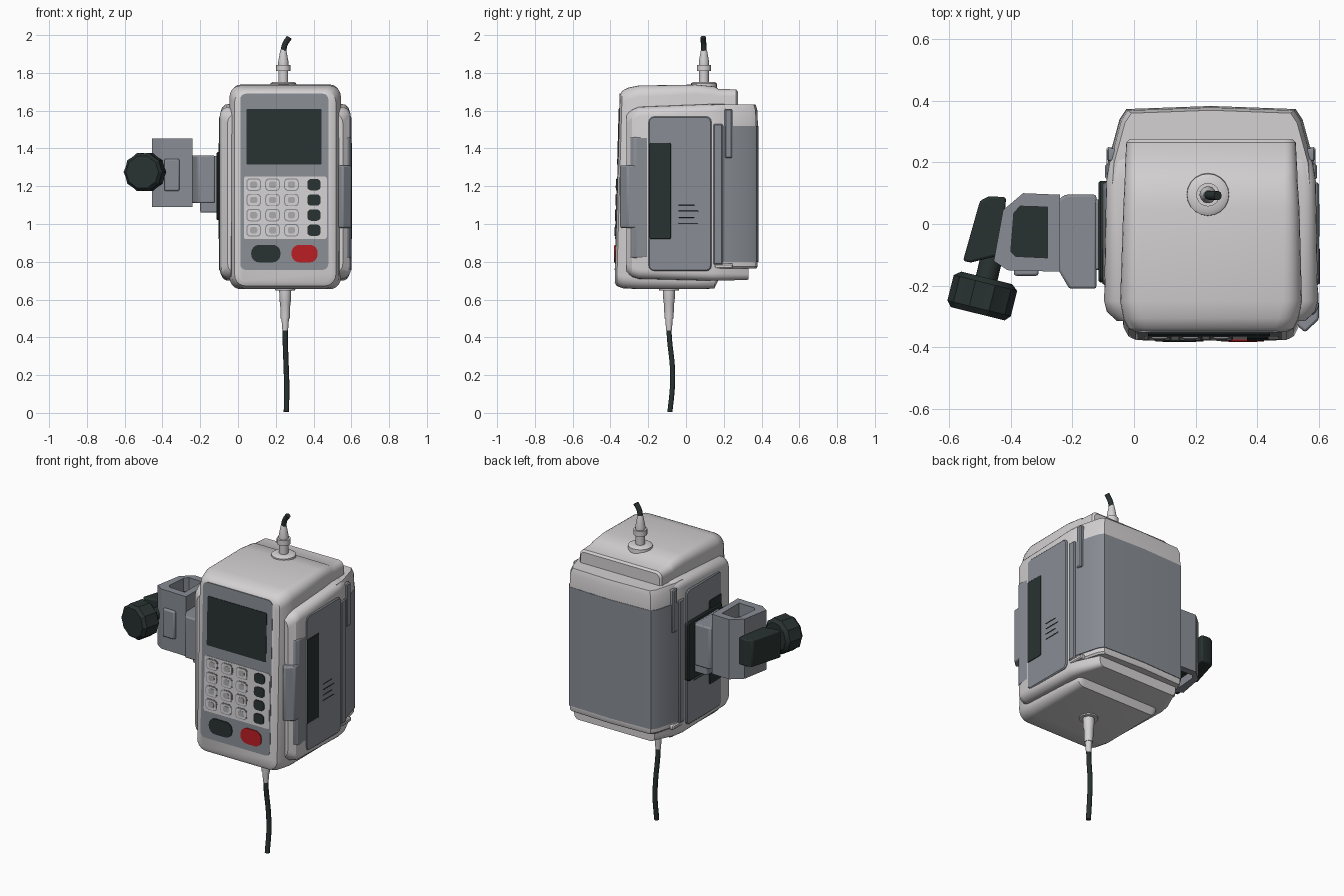
import bpy, bmesh, math
from mathutils import Vector

if "Cube" in bpy.data.objects:
    bpy.data.objects.remove(bpy.data.objects["Cube"])

def material(name, rgb):
    m = bpy.data.materials.new(name)
    m.diffuse_color = (*rgb, 1)
    m.use_nodes = True
    m.node_tree.nodes["Principled BSDF"].inputs["Base Color"].default_value = m.diffuse_color
    return m

WHITE = material("warm white", (.66, .64, .65))
GREY = material("slate grey", (.25, .27, .30))
DARK = material("dark green black", (.022, .032, .031))
RED = material("red", (.48, .013, .018))
SILVER = material("silver grey", (.40, .40, .41))
CX = .25  # middle of the pump housing


def loft(name, loops, mats, bands=None, ring=False):
    """Skin a list of equal-length loops; bands gives a material slot per span."""
    bm = bmesh.new()
    rows = [[bm.verts.new(p) for p in loop] for loop in loops]
    n, count = len(rows[0]), len(rows)
    for i in range(count if ring else count - 1):
        a, b = rows[i], rows[(i + 1) % count]
        for j in range(n):
            k = (j + 1) % n
            f = bm.faces.new((a[j], a[k], b[k], b[j]))
            f.material_index = bands[i] if bands else 0
    if not ring:
        bm.faces.new(rows[0])
        bm.faces.new(rows[-1])
    bmesh.ops.recalc_face_normals(bm, faces=bm.faces)
    me = bpy.data.meshes.new(name)
    bm.to_mesh(me)
    bm.free()
    for m in (mats if isinstance(mats, list) else [mats]):
        me.materials.append(m)
    ob = bpy.data.objects.new(name, me)
    bpy.context.collection.objects.link(ob)
    return ob


def rounded(a0, a1, b0, b1, r, seg=5):
    """Rounded rectangle as 2D points."""
    pts = []
    for ca, cb, start in ((a1 - r, b1 - r, 0), (a0 + r, b1 - r, 90),
                          (a0 + r, b0 + r, 180), (a1 - r, b0 + r, 270)):
        for s in range(seg + 1):
            t = math.radians(start + 90 * s / seg)
            pts.append((ca + r * math.cos(t), cb + r * math.sin(t)))
    return pts


def tilt(z):
    return .028 * (z - .7)


def prism(name, profile, z0, z1, mat, bevel=.008):
    ob = loft(name, [[(x, y, z) for x, y in profile] for z in (z0, z1)], mat)
    if bevel:
        b = ob.modifiers.new("soft edges", 'BEVEL')
        b.width, b.segments, b.limit_method = bevel, 2, 'ANGLE'
    return ob


def front_plate(name, x0, x1, z0, z1, r, height, mat):
    """Thin plate on the sloping front face."""
    pts = rounded(x0, x1, z0, z1, r, 4)
    return loft(name, [[(x, y + tilt(z), z) for x, z in pts] for y in (-.374, -.377 - height)], mat)


def side_plate(name, side, y0, y1, z0, z1, r, x0, x1, mat, chamfer=.006):
    """Raised panel on the right (side=1) or left (side=-1) flank; x measured from the middle."""
    def loop(x, d):
        return [(CX + side * x, y, z) for y, z in rounded(y0 + d, y1 - d, z0 + d, z1 - d, max(r - d, .001), 3)]
    return loft(name, [loop(x0, 0), loop(x1 - chamfer, 0), loop(x1, chamfer)], mat)


def tube(name, stations, mat, sides=16):
    """Turned part: stations are (centre, radius) along a path."""
    loops = []
    for i, (c, r) in enumerate(stations):
        loops.append([(c[0] + r * math.cos(2 * math.pi * j / sides),
                       c[1] + r * math.sin(2 * math.pi * j / sides), c[2]) for j in range(sides)])
    return loft(name, loops, mat)


def cable(name, pts, r, mat):
    cu = bpy.data.curves.new(name, 'CURVE')
    cu.dimensions = '3D'
    cu.bevel_depth, cu.bevel_resolution, cu.use_fill_caps = r, 3, True
    sp = cu.splines.new('BEZIER')
    sp.bezier_points.add(len(pts) - 1)
    for b, p in zip(sp.bezier_points, pts):
        b.co = p
        b.handle_left_type = b.handle_right_type = 'AUTO'
    cu.materials.append(mat)
    ob = bpy.data.objects.new(name, cu)
    bpy.context.collection.objects.link(ob)


# Front housing: rounded sections along the depth, face leaning back slightly
sections = [(-.377, .005, .495, .69, 1.685, .05), (-.366, -.018, .518, .672, 1.705, .06),
            (-.335, -.034, .534, .660, 1.722, .065), (-.25, -.045, .545, .655, 1.733, .06),
            (.05, -.035, .537, .655, 1.738, .05), (.15, -.03, .53, .658, 1.728, .045),
            (.17, -.03, .53, .70, 1.716, .04), (.265, -.025, .525, .705, 1.712, .035),
            (.275, -.015, .515, .715, 1.70, .03)]
loft("front_housing", [[(x, y + (tilt(z) if y < -.3 else 0), z) for x, z in rounded(*s)]
                       for y, *s in sections], WHITE)

# Wider middle shell
sections = [(-.315, -.055, .555, .74, 1.585, .05), (-.285, -.088, .588, .72, 1.605, .05),
            (-.25, -.097, .597, .71, 1.62, .05), (.14, -.09, .59, .70, 1.635, .04),
            (.20, -.08, .58, .70, 1.635, .04), (.33, -.02, .52, .705, 1.60, .03)]
loft("middle_shell", [[(x, y, z) for x, z in rounded(*s)] for y, *s in sections], WHITE)

# Rear cover: white rims above and below a grey band
half = [(.34, .13), (.335, .20), (.297, .34), (.275, .373)]
outline = [(-x, y) for x, y in half] + [(0, .383)] + half[::-1]
levels = [(.765, .96), (.775, .985), (.80, .985), (.80, 1), (1.52, 1), (1.52, .99), (1.60, .98), (1.632, .94)]
loft("rear_cover", [[(CX + x * s, .15 + (y - .15) * s, z) for x, y in outline] for z, s in levels],
     [WHITE, GREY], [0, 0, 1, 1, 1, 0, 0])

# Side doors, grips and hinge strips on both flanks
for side, tag in ((1, "right"), (-1, "left")):
    side_plate(tag + "_door", side, -.20, .135, .75, 1.57, .03, .30, .350, GREY)
    side_plate(tag + "_door_window", side, -.195, -.08, .92, 1.43, .008, .34, .353, DARK, .002)
    side_plate(tag + "_hinge_strip", side, .145, .195, .785, 1.53, .006, .30, .344, GREY)
    side_plate(tag + "_latch", side, .205, .245, 1.35, 1.61, .006, .29, .338, GREY)
    side_plate(tag + "_lower_hinge", side, .15, .25, .765, .79, .006, .29, .339, WHITE)
    for i in range(4):
        side_plate(tag + "_door_slot", side, -.04, .065 - .02 * (i % 2), 1.0 + .033 * i, 1.005 + .033 * i,
                   .002, .34, .352, DARK, .001)

# Door handle on the right front corner
prism("handle_base", [(.54, -.20), (.597, -.20), (.60, -.27), (.585, -.295), (.54, -.295)], .82, 1.46, GREY)
prism("handle_grip", [(.54, -.25), (.60, -.25), (.60, -.31), (.555, -.352), (.53, -.33)], .98, 1.31, GREY)

# Control face
front_plate("face_panel", .012, .478, .757, 1.69, .03, .002, GREY)
front_plate("screen", .045, .442, 1.315, 1.61, .008, .005, DARK)
front_plate("keypad", .032, .47, .92, 1.252, .012, .004, WHITE)
front_plate("start_button", .07, .225, .797, .89, .042, .008, DARK)
front_plate("stop_button", .283, .422, .797, .89, .042, .008, RED)
for z in (1.208, 1.127, 1.047, .967):
    for x in (.083, .183, .283):
        front_plate("key_rim", x - .039, x + .039, z - .033, z + .033, .02, .0055, GREY)
        front_plate("key", x - .034, x + .034, z - .028, z + .028, .017, .008, WHITE)
        front_plate("key_mark", x - .019, x + .019, z - .017, z + .017, .012, .009, SILVER)
    front_plate("function_key", .367, .437, z - .03, z + .03, .02, .008, DARK)

# Pole clamp bracket on the left
side_plate("clamp_mount_plate", -1, -.19, .14, 1.02, 1.38, .02, .33, .365, DARK)
prism("clamp_mount", [(-.20, -.15), (-.09, -.15), (-.09, .08), (-.20, .08)], 1.06, 1.36, GREY)
prism("clamp_bracket", [(-.122, -.21), (-.21, -.21), (-.245, -.15), (-.255, .07), (-.225, .095), (-.122, .095)],
      1.11, 1.362, GREY)
outer = [(-.24, .095), (-.36, .10), (-.425, .045), (-.455, -.12), (-.41, -.15), (-.24, -.155)]
inner = [(-.28, .055), (-.37, .058), (-.39, .035), (-.40, -.09), (-.385, -.105), (-.28, -.11)]
loft("clamp_ring", [[(x, y, z) for x, y in pts] for pts, z in
                    ((outer, 1.09), (outer, 1.452), (inner, 1.452), (inner, 1.09))], GREY, ring=True)
prism("clamp_pad", inner, 1.14, 1.37, DARK, 0)
prism("clamp_jaw", [(-.31, -.14), (-.39, -.14), (-.39, -.168), (-.31, -.168)], 1.175, 1.345, GREY)
prism("clamp_arm", [(-.50, .075), (-.47, .09), (-.415, .087), (-.43, -.10), (-.53, -.125), (-.555, -.12)],
      1.19, 1.355, DARK)

# Clamp screw and lobed knob along a slanted axis
axis = Vector((-.24, -.97, 0)).normalized()
across = Vector((-axis.y, axis.x, 0))
hub = Vector((-.493, -.235, 1.275))

def turned(name, stations, lobes):
    loops = []
    for d, r in stations:
        loop = []
        for i in range(20):
            t = math.pi * i / 10
            q = r * (1 - lobes * (i % 2))
            loop.append(hub + axis * d + across * q * math.cos(t) + Vector((0, 0, q * math.sin(t))))
        loops.append(loop)
    loft(name, loops, DARK)

turned("clamp_screw", [(-.18, .036), (-.04, .036)], 0)
turned("clamp_knob", [(-.062, .085), (-.045, .106), (.04, .106), (.058, .09)], .07)

# Top connector and cable
top = (.24, .095)
tube("top_connector", [((*top, z), r) for z, r in
                       ((1.72, .07), (1.745, .068), (1.753, .055), (1.753, .026), (1.81, .026), (1.81, .038),
                        (1.842, .038), (1.842, .027), (1.86, .027), (1.915, .017), (1.925, .014))], WHITE, 20)
cable("top_cable", [(.24, .095, 1.90), (.248, .093, 1.95), (.272, .092, 1.988)], .015, DARK)

# Bottom connector and cable
low = (.25, -.09)
tube("bottom_connector", [((*low, z), r) for z, r in
                          ((.665, .055), (.648, .052), (.648, .032), (.59, .03), (.58, .027), (.50, .024),
                           (.50, .02), (.435, .015))], WHITE, 20)
cable("bottom_cable", [(.25, -.09, .46), (.25, -.088, .40), (.255, -.072, .24), (.258, -.072, .14),
                       (.256, -.085, .005)], .014, DARK)

# Smooth shading with crisp edges
for ob in bpy.context.collection.objects:
    if ob.type == 'MESH':
        ob.select_set(True)
        bpy.context.view_layer.objects.active = ob
bpy.ops.object.shade_smooth_by_angle(angle=math.radians(32))
